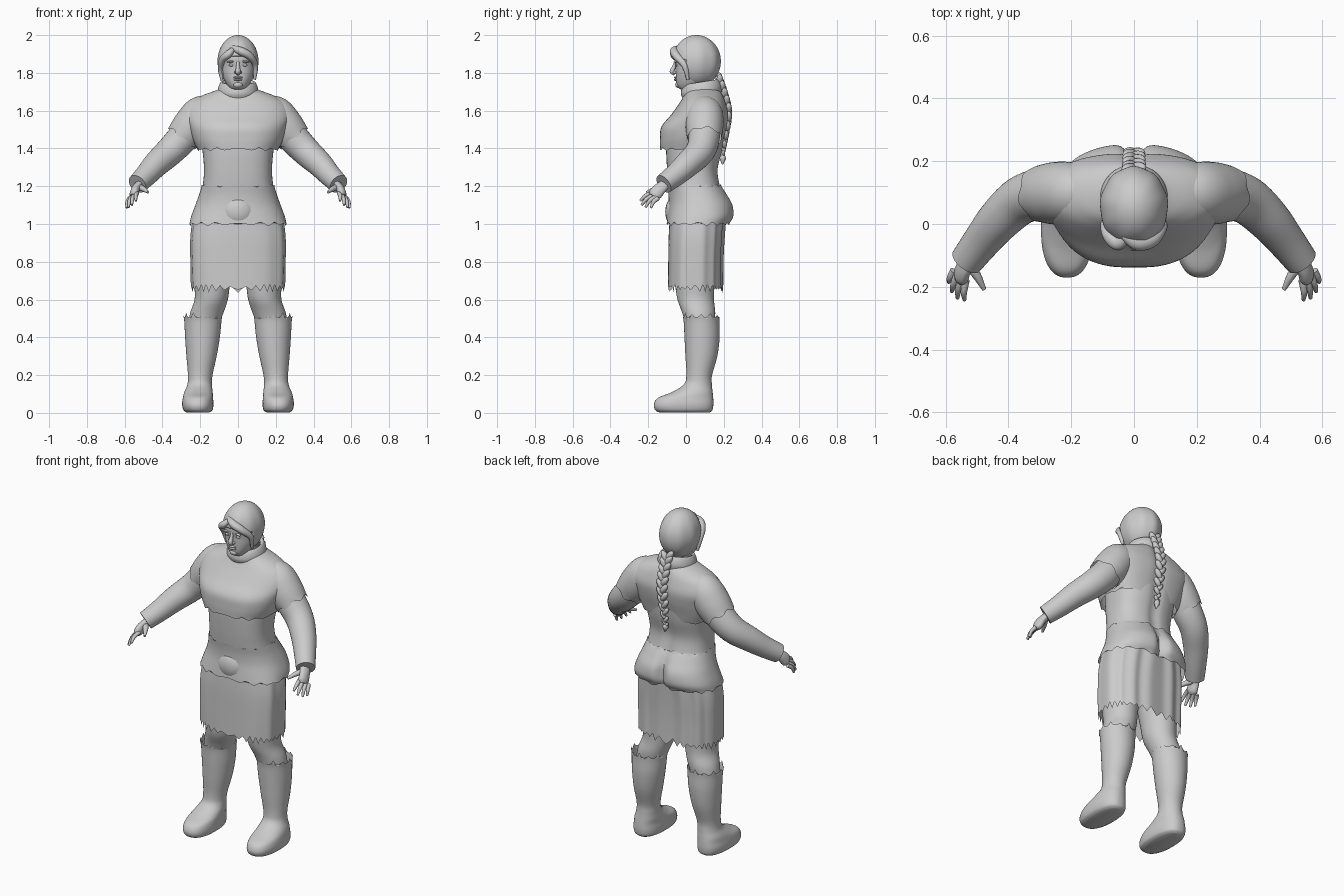
import bpy, bmesh, math, random
from mathutils import Vector, Matrix, Euler

random.seed(4)
if "Cube" in bpy.data.objects:
    bpy.data.objects.remove(bpy.data.objects["Cube"])

clay = bpy.data.materials.new("light_grey")
clay.use_nodes = True
GREY = (0.6, 0.6, 0.6, 1)
clay.diffuse_color = GREY
clay.node_tree.nodes["Principled BSDF"].inputs["Base Color"].default_value = GREY


def finish(name, bm, mirror=False, angle=50):
    bmesh.ops.recalc_face_normals(bm, faces=bm.faces)
    mesh = bpy.data.meshes.new(name)
    bm.to_mesh(mesh)
    bm.free()
    mesh.materials.append(clay)
    ob = bpy.data.objects.new(name, mesh)
    bpy.context.collection.objects.link(ob)
    if mirror:
        ob.modifiers.new("Mirror", "MIRROR")
    bpy.ops.object.select_all(action="DESELECT")
    ob.select_set(True)
    bpy.context.view_layer.objects.active = ob
    bpy.ops.object.shade_smooth_by_angle(angle=math.radians(angle))
    return ob


def refine(rows, k=5):
    """Catmull-Rom through rows of numbers."""
    rows = [Vector(r) for r in rows]
    out = []
    for i in range(len(rows) - 1):
        a, b, c, d = (rows[max(0, min(len(rows) - 1, i + j))] for j in (-1, 0, 1, 2))
        for s in range(k):
            t = s / k
            out.append(b + (c - a) * (t / 2) + (a * 2 - b * 5 + c * 4 - d) * (t * t / 2)
                       + (b * 3 - a - c * 3 + d) * (t ** 3 / 2))
    return out + [rows[-1]]


def skin(name, loops, caps, mirror=False):
    bm = bmesh.new()
    rings = [[bm.verts.new(p) for p in loop] for loop in loops]
    n = len(rings[0])
    for a, b in zip(rings, rings[1:]):
        for i in range(n):
            bm.faces.new((a[i], a[(i + 1) % n], b[(i + 1) % n], b[i]))
    for use, ring in zip(caps, (rings[0], rings[-1])):
        if use:
            bm.faces.new(ring)
    return finish(name, bm, mirror)


def sgnpow(v, p):
    return math.copysign(abs(v) ** p, v)


def loft(name, rows, n=64, caps=(False, False), teeth=0, depth=0, top_teeth=0, shape=None, mirror=False):
    """Rows: height, centre x, front y, back y, half width, squareness."""
    loops = []
    rows = refine(rows)
    for k, (z, cx, yf, yb, hw, p) in enumerate(rows):
        loop = []
        for i in range(n):
            a = math.tau * i / n
            q = Vector((cx + hw * sgnpow(math.cos(a), 2 / p),
                        (yf + yb) / 2 + (yb - yf) / 2 * sgnpow(math.sin(a), 2 / p), z))
            count = teeth if k == 0 else top_teeth if k == len(rows) - 1 else 0
            if count:
                saw = abs((i * count / n) % 1 - 0.5) * 2
                q.z += depth * (saw - 0.5) * (1 + 0.5 * math.sin(a * 5))
            if shape:
                shape(q, a)
            loop.append(q)
        loops.append(loop)
    return skin(name, loops, caps, mirror)


def tube(name, pts, n=24, flat=1, caps=(True, True), hem=0, mirror=False):
    """Points: x, y, z, radius."""
    rows = refine(pts)
    loops = []
    for k, r in enumerate(rows):
        t = (rows[min(k + 1, len(rows) - 1)] - rows[max(k - 1, 0)]).xyz.normalized()
        u = t.cross(Vector((0, 1, 0.01))).normalized()
        v = t.cross(u)
        last = hem if k == len(rows) - 1 else 0
        loops.append([r.xyz + r.w * (u * math.cos(a) * flat + v * math.sin(a))
                      + t * last * math.sin(a * 6) for a in (math.tau * i / n for i in range(n))])
    return skin(name, loops, caps, mirror)


def blobs(name, items, mirror=False):
    """Items: centre, radii, rotation."""
    bm = bmesh.new()
    for c, s, rot in items:
        m = Matrix.Translation(c) @ Euler(rot).to_matrix().to_4x4() @ Matrix.Diagonal((*s, 1))
        bmesh.ops.create_uvsphere(bm, u_segments=20, v_segments=12, radius=1, matrix=m)
    return finish(name, bm, mirror)


def back_form(q, a):
    """Spine groove, deepening between the buttocks."""
    if math.sin(a) > 0:
        low = math.exp(-((q.z - 1.07) / 0.08) ** 2)
        q.y -= (0.012 + 0.03 * low) * math.exp(-(q.x / 0.03) ** 2)


def chest_form(q, a):
    back_form(q, a)
    if math.sin(a) < 0:
        q.x *= 1 + 0.2 * math.sin(a) * min(1, max(0, (1.66 - q.z) / 0.1))


def pleats(q, a):
    q.y += 0.006 * math.sin(a * 14) * max(0, math.sin(a))
    q.x += 0.004 * math.sin(a * 10) * abs(math.cos(a))


# Clothing layers of the trunk
loft("upper_tunic", [(1.395, 0, -.137, .187, .215, 3), (1.45, 0, -.138, .2, .24, 3),
     (1.515, 0, -.13, .217, .262, 2.8), (1.58, 0, -.078, .225, .285, 2.5),
     (1.64, 0, -.035, .212, .255, 2.3), (1.68, 0, -.012, .198, .19, 2.1),
     (1.71, 0, 0, .18, .11, 2), (1.73, 0, .01, .17, .08, 2)],
     n=96, teeth=12, depth=.012, shape=chest_form)
loft("waist_band", [(1.15, 0, -.085, .2, .2, 2.5), (1.21, 0, -.093, .18, .186, 2.5),
     (1.29, 0, -.1, .17, .18, 2.6), (1.39, 0, -.105, .193, .188, 2.6),
     (1.48, 0, -.1, .205, .2, 2.6)], n=96, shape=back_form)
loft("lower_tunic", [(1.0, 0, -.102, .23, .257, 2.5), (1.04, 0, -.098, .253, .248, 2.4),
     (1.1, 0, -.092, .25, .226, 2.3), (1.155, 0, -.093, .22, .206, 2.3),
     (1.205, 0, -.099, .187, .191, 2.4)],
     n=96, teeth=16, top_teeth=14, depth=.016, shape=back_form)
loft("skirt", [(.66, 0, -.096, .192, .247, 2.7), (.8, 0, -.094, .193, .25, 2.7),
     (.93, 0, -.092, .2, .25, 2.6), (1.05, 0, -.085, .21, .235, 2.4)],
     n=136, teeth=34, depth=.03, shape=pleats)
blobs("belly_fold", [((0, -.055, 1.065), (.09, .055, .085), (0, 0, 0))])


def collar_tilt(q, a):
    q.z += 0.16 * (q.y - .08)


loft("collar", [(1.675, 0, -.015, .185, .105, 2), (1.705, 0, -.027, .19, .108, 2),
     (1.735, 0, -.022, .182, .1, 2), (1.752, 0, -.008, .168, .088, 2),
     (1.74, 0, .005, .155, .075, 2)], shape=collar_tilt)

# Legs and boots
loft("legs", [(.46, .185, 0, .15, .08, 2), (.53, .165, -.02, .155, .088, 2),
     (.6, .142, -.045, .148, .088, 2), (.68, .137, -.058, .15, .094, 2),
     (.8, .132, -.075, .165, .105, 2), (.98, .125, -.07, .18, .11, 2)], n=40, mirror=True)
loft("boots", [(.51, .186, -.017, .178, .102, 2), (.48, .186, -.012, .177, .098, 2),
     (.4, .188, -.008, .178, .092, 2), (.3, .193, -.003, .166, .08, 2),
     (.2, .2, .002, .138, .065, 2), (.15, .203, -.012, .137, .065, 2),
     (.11, .209, -.075, .141, .075, 2.2), (.08, .212, -.148, .144, .08, 2.3),
     (.045, .213, -.17, .145, .083, 2.4), (.015, .212, -.163, .14, .077, 2.4),
     (.002, .212, -.14, .125, .06, 2.3)],
     n=60, caps=(False, True), teeth=12, depth=.03, mirror=True)

# Arms, sleeves and hands
tube("arms", [(.2, .1, 1.58, .08), (.285, .097, 1.465, .083), (.36, .075, 1.385, .077),
     (.43, .012, 1.32, .069), (.485, -.055, 1.26, .06), (.533, -.118, 1.212, .053)],
     n=32, caps=(False, True), mirror=True)
tube("short_sleeves", [(.12, .1, 1.63, .055), (.19, .1, 1.59, .093), (.245, .098, 1.52, .1),
     (.296, .097, 1.455, .09)], n=48, caps=(False, False), hem=.008, mirror=True)
tube("palms", [(.52, -.105, 1.215, .03), (.54, -.135, 1.19, .033), (.55, -.162, 1.16, .036),
     (.556, -.175, 1.145, .024)], flat=.65, mirror=True)
tips = [(.54, -.242, 1.122), (.562, -.236, 1.1), (.58, -.215, 1.088), (.59, -.185, 1.085)]
for i, tip in enumerate(tips):
    root = Vector((.535 + .013 * i, -.178 + .01 * i, 1.163 - .009 * i))
    mid = (root + Vector(tip)) / 2 + Vector((.004, -.006, .006))
    tube("finger", [(*root, .012), (*mid, .0105), (*tip, .006)], n=12, mirror=True)
tube("thumbs", [(.525, -.13, 1.195, .018), (.5, -.165, 1.185, .014), (.477, -.208, 1.168, .007)],
     n=12, mirror=True)

# Head and face
loft("head", [(1.705, 0, -.01, .06, .035, 2), (1.722, 0, -.042, .08, .048, 2),
     (1.75, 0, -.052, .1, .066, 2.1), (1.79, 0, -.054, .12, .082, 2.2),
     (1.835, 0, -.056, .14, .09, 2.2), (1.88, 0, -.062, .15, .092, 2.2),
     (1.93, 0, -.045, .15, .085, 2), (1.97, 0, 0, .11, .05, 2)], caps=(True, True))
tube("nose", [(0, -.054, 1.86, .008), (0, -.064, 1.832, .01), (0, -.073, 1.808, .014),
     (0, -.058, 1.795, .01)], n=14)
blobs("nostrils", [((.011, -.058, 1.803), (.009, .011, .008), (0, 0, 0))], True)
blobs("eyes", [((.035, -.05, 1.841), (.015, .008, .007), (0, 0, -.3))], True)
blobs("brows", [((.036, -.054, 1.86), (.023, .01, .006), (0, .12, -.3))], True)
blobs("lips", [((0, -.054, z), (.024, .01, .006), (0, 0, 0)) for z in (1.776, 1.764)])
blobs("chin", [((0, -.042, 1.737), (.024, .015, .016), (0, 0, 0))])

# Cap of hair opened around the face
bm = bmesh.new()
bmesh.ops.create_uvsphere(bm, u_segments=72, v_segments=48, radius=1)
for v in bm.verts:
    wave = 1 + .012 * math.sin(9 * math.atan2(v.co.y, v.co.x)) * (1 - v.co.z ** 2)
    v.co = Vector((v.co.x * .108 * wave, v.co.y * .128 * wave + .055, v.co.z * .138 + 1.862))
face = [f for f in bm.faces if f.calc_center_median().y < -.0
        and f.calc_center_median().z < 1.89 - 2.5 * f.calc_center_median().x ** 2]
bmesh.ops.delete(bm, geom=face, context="FACES")
hair = finish("hair", bm)
hair.modifiers.new("Thickness", "SOLIDIFY").thickness = .012
tube("fringe_long", [(-.035, -.035, 1.935, .012), (.01, -.06, 1.917, .024), (.06, -.05, 1.89, .022),
     (.092, -.008, 1.84, .016), (.088, .01, 1.765, .008)], flat=.9)
tube("fringe_short", [(-.02, -.04, 1.93, .012), (-.05, -.062, 1.9, .022), (-.082, -.036, 1.87, .02),
     (-.094, .0, 1.82, .014), (-.085, .012, 1.76, .008)], flat=.9)

# Braid of overlapping slanted locks
spine = refine([(0, .175, 1.77, .03), (0, .205, 1.69, .028), (0, .228, 1.59, .027),
                (0, .212, 1.47, .024), (0, .195, 1.36, .014)], 5)
locks = []
for i, p in enumerate(spine):
    side = 1 if i % 2 else -1
    locks.append((p.xyz + Vector((side * p.w * .45, 0, 0)),
                  (p.w * .62, p.w * .62, p.w * 1.25), (0, side * .6, 0)))
blobs("braid", locks)
tube("braid_tail", [(0, .195, 1.365, .01), (0, .195, 1.345, .016), (.004, .193, 1.315, .003)], n=12)
